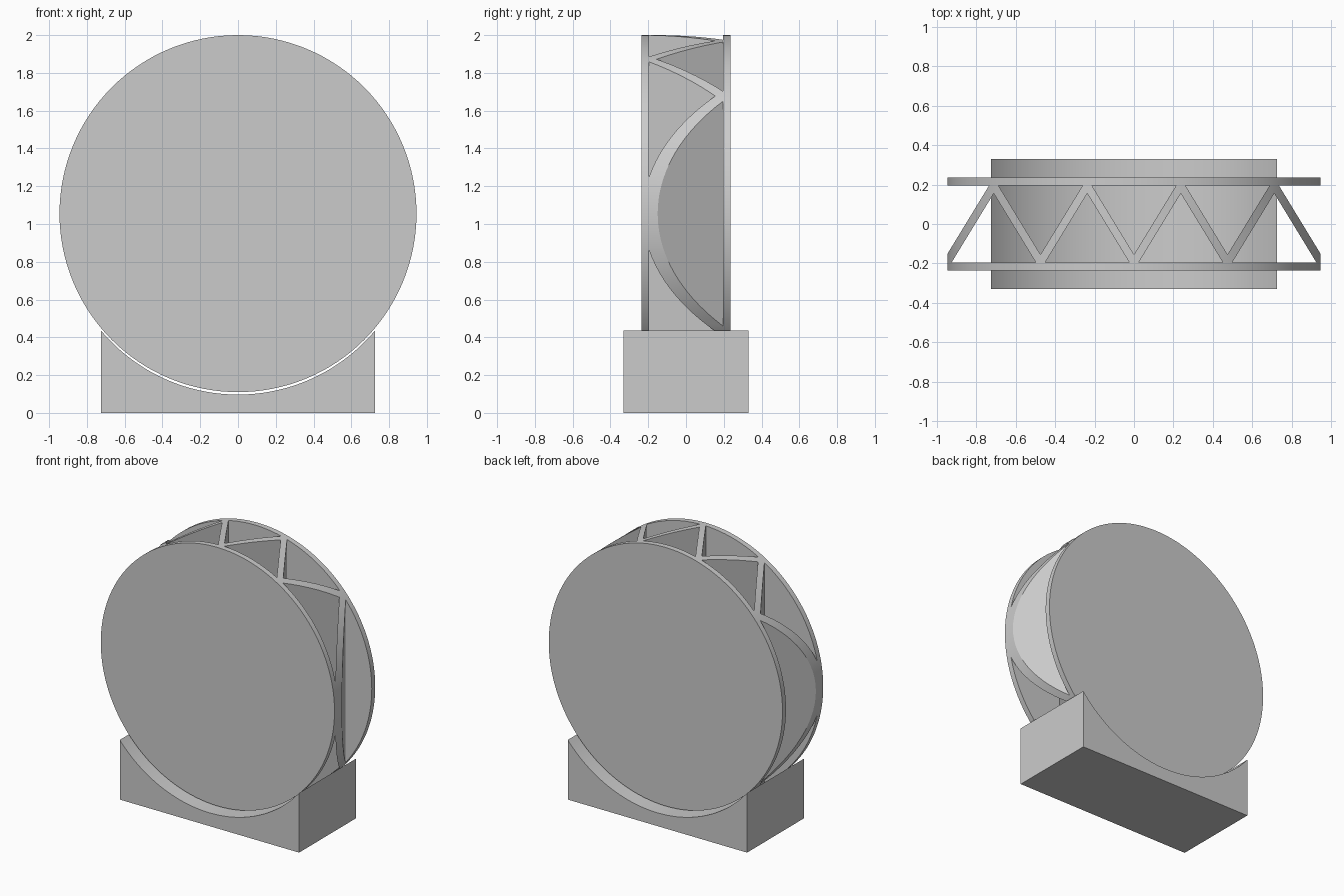
import bpy
import bmesh
import math

RADIUS = 0.945
DRUM_Z = 1.055
HALF_DEPTH = 0.235
PLATE_IN = 0.195      # inner face of the two end discs
PITCH = 0.237         # half the zigzag spacing
HALF_BASE = 0.2135    # half width of each triangular opening
TIP = 0.155

cube = bpy.data.objects.get("Cube")
if cube:
    bpy.data.objects.remove(cube, do_unlink=True)

grey = bpy.data.materials.new("plain grey")
grey.use_nodes = True
colour = (0.6, 0.6, 0.6, 1)
grey.diffuse_color = colour
grey.node_tree.nodes["Principled BSDF"].inputs["Base Color"].default_value = colour


def prism(bm, points, shift):
    """Extrude a closed outline of 3D points along a vector."""
    face = bm.faces.new([bm.verts.new(p) for p in points])
    ext = bmesh.ops.extrude_face_region(bm, geom=[face])
    verts = [v for v in ext["geom"] if isinstance(v, bmesh.types.BMVert)]
    bmesh.ops.translate(bm, verts=verts, vec=shift)


def finish(bm, name):
    bmesh.ops.recalc_face_normals(bm, faces=bm.faces)
    mesh = bpy.data.meshes.new(name)
    bm.to_mesh(mesh)
    bm.free()
    mesh.materials.append(grey)
    obj = bpy.data.objects.new(name, mesh)
    bpy.context.collection.objects.link(obj)
    return obj


def arc(radius, z, start, end, steps, y):
    """Points on an upright circle; angles run from straight down."""
    angles = [start + (end - start) * i / steps for i in range(steps + 1)]
    return [(radius * math.sin(a), y, z - radius * math.cos(a)) for a in angles]


# Wheel: a solid upright drum
bm = bmesh.new()
prism(bm, arc(RADIUS, DRUM_Z, 0, math.tau, 128, -HALF_DEPTH)[:-1], (0, 2 * HALF_DEPTH, 0))
wheel = finish(bm, "truss_wheel")

# Alternating triangular openings, cut straight down to leave zigzag walls
bm = bmesh.new()
for i in range(-4, 5):
    side = 1 if i % 2 == 0 else -1
    x = i * PITCH
    prism(bm, [(x - HALF_BASE, side * PLATE_IN, -1),
               (x + HALF_BASE, side * PLATE_IN, -1),
               (x, -side * TIP, -1)], (0, 0, 4))
cutter = finish(bm, "opening_cutter")
cutter.hide_render = True

mod = wheel.modifiers.new("openings", "BOOLEAN")
mod.operation = "DIFFERENCE"
mod.solver = "EXACT"
mod.object = cutter
bpy.ops.object.select_all(action="DESELECT")
wheel.select_set(True)
bpy.context.view_layer.objects.active = wheel
bpy.ops.object.modifier_apply(modifier=mod.name)
bpy.data.objects.remove(cutter, do_unlink=True)

# Cradle: a block with a round hollow just below the wheel
HALF_WIDTH, CRADLE_Y = 0.725, 0.33
bm = bmesh.new()
swing = math.asin(HALF_WIDTH / RADIUS)
outline = arc(RADIUS, DRUM_Z - 0.013, -swing, swing, 64, -CRADLE_Y)
outline += [(HALF_WIDTH, -CRADLE_Y, 0), (-HALF_WIDTH, -CRADLE_Y, 0)]
prism(bm, outline, (0, 2 * CRADLE_Y, 0))
cradle = finish(bm, "cradle_base")

# Smooth the round surfaces, keep the edges crisp
cradle.select_set(True)
bpy.ops.object.shade_smooth_by_angle(angle=math.radians(25))
